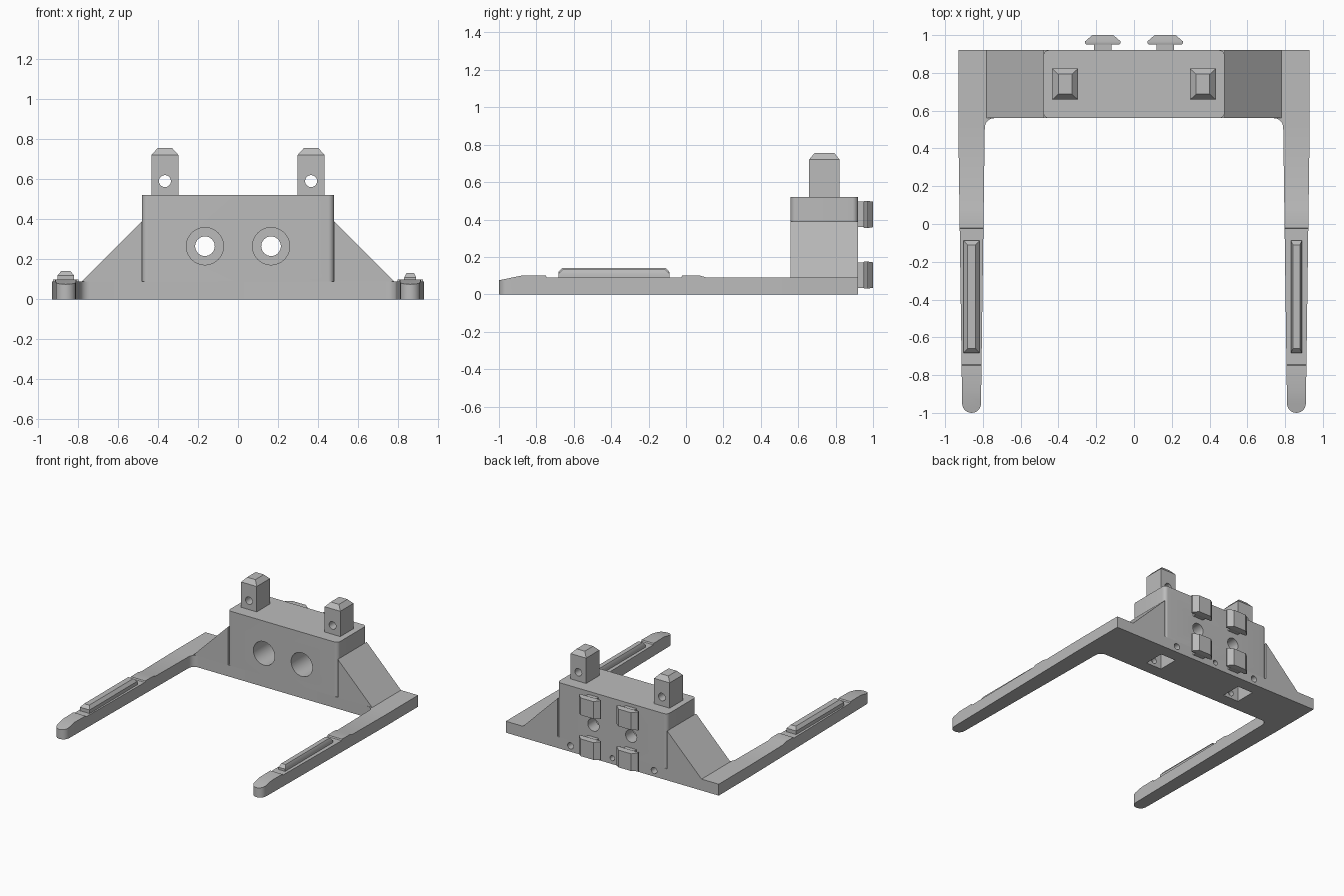
import bpy, bmesh
from math import sin, cos, pi

old = bpy.data.objects.get("Cube")
if old:
    bpy.data.objects.remove(old, do_unlink=True)

GREY = (0.5, 0.5, 0.5, 1)
mat = bpy.data.materials.new("plain grey")
mat.use_nodes = True
mat.diffuse_color = GREY
for node in mat.node_tree.nodes:
    if node.type == 'BSDF_PRINCIPLED':
        node.inputs["Base Color"].default_value = GREY


def place(axis, a, b, h):
    """Turn a profile point and a height into a 3D point."""
    return {'z': (a, b, h), 'y': (a, h, b)}[axis]


def loft(name, rings, axis='z'):
    """Closed solid through a list of (height, points) rings."""
    bm = bmesh.new()
    loops = [[bm.verts.new(place(axis, a, b, h)) for a, b in pts] for h, pts in rings]
    for low, high in zip(loops, loops[1:]):
        for i in range(len(low)):
            j = (i + 1) % len(low)
            bm.faces.new((low[i], low[j], high[j], high[i]))
    bm.faces.new(loops[0][::-1])
    bm.faces.new(loops[-1])
    bmesh.ops.recalc_face_normals(bm, faces=bm.faces[:])
    mesh = bpy.data.meshes.new(name)
    bm.to_mesh(mesh)
    bm.free()
    mesh.materials.append(mat)
    ob = bpy.data.objects.new(name, mesh)
    bpy.context.scene.collection.objects.link(ob)
    return ob


def prism(name, pts, lo, hi, axis='z'):
    return loft(name, [(lo, pts), (hi, pts)], axis)


def rect(cx, cy, hx, hy):
    return [(cx - hx, cy - hy), (cx + hx, cy - hy), (cx + hx, cy + hy), (cx - hx, cy + hy)]


def arc(cx, cy, r, start, end, n=8):
    return [(cx + r * cos(start + (end - start) * i / n),
             cy + r * sin(start + (end - start) * i / n)) for i in range(n + 1)]


def circle(cx, cy, r, n=32):
    return arc(cx, cy, r, 0, 2 * pi, n)[:-1]


def cut(ob, cutters):
    """Subtract the cutters from the object, then delete them."""
    for c in cutters:
        c.hide_render = True
        m = ob.modifiers.new("cut", 'BOOLEAN')
        m.operation, m.solver, m.object = 'DIFFERENCE', 'EXACT', c
    bpy.context.view_layer.update()
    dg = bpy.context.evaluated_depsgraph_get()
    mesh = bpy.data.meshes.new_from_object(ob.evaluated_get(dg))
    ob.modifiers.clear()
    ob.data = mesh
    for c in cutters:
        bpy.data.objects.remove(c, do_unlink=True)


PLATE, BLOCK_TOP, FRONT, BACK = 0.09, 0.52, 0.56, 0.92
PEG_X, PEG_Y, BORE_X, BORE_Z = 0.365, 0.74, 0.165, 0.265
parts = []


def sockets():
    return [prism("socket_cutter", rect(s * PEG_X, PEG_Y, 0.068, 0.082), -0.1, 0.24)
            for s in (-1, 1)]


# Cross bar of the base, with filleted inner corners
half = [(0.93, BACK), (0.93, 0.51)] + arc(0.74, 0.51, 0.05, 0, pi / 2)
outline = half + [(-x, y) for x, y in reversed(half)]
bar = prism("base_cross_bar", outline, 0, PLATE)
cutters = sockets()
for x, r, depth in ((-PEG_X, 0.025, 0.62), (PEG_X, 0.025, 0.62), (0, 0.02, 0.82)):
    cutters.append(prism("lock_cutter", circle(x, 0.047, r, 24), depth, 1.1, 'y'))
cut(bar, cutters)
parts.append(bar)

# Main block with rounded upright edges, stepped bores and peg sockets
R = 0.03
bx, y0, y1 = 0.48 - R, FRONT + R, BACK - R
outline = (arc(bx, y1, R, 0, pi / 2) + arc(-bx, y1, R, pi / 2, pi)
           + arc(-bx, y0, R, pi, 1.5 * pi) + arc(bx, y0, R, 1.5 * pi, 2 * pi))
block = prism("main_block", outline, PLATE, BLOCK_TOP)
cutters = sockets()
for s in (-1, 1):
    cutters.append(prism("bore_cutter", circle(s * BORE_X, BORE_Z, 0.093, 48), 0.4, 0.82, 'y'))
    cutters.append(prism("bolt_cutter", circle(s * BORE_X, BORE_Z, 0.049), 0.4, 1.1, 'y'))
cut(block, cutters)
parts.append(block)


def arm_top(y):
    """Height of the arm's upper face along its length."""
    if y < -0.879:
        return 0.1 - 0.025 * (-0.88 - y) / 0.12
    if y < -0.749 or -0.021 < y < 0.08:
        return 0.1
    return PLATE


for s, side in ((-1, "right"), (1, "left")):
    # Tapered arm with round tip and raised pads
    pts = [(0.79, 0.51)] + arc(0.86, -0.95, 0.05, pi, 2 * pi, 12) + [(0.93, 0.51)]
    arm = prism(side + "_arm", [(s * x, y) for x, y in pts], 0, PLATE)
    bm = bmesh.new()
    bm.from_mesh(arm.data)
    for y in (0.11, 0.075, -0.02, -0.025, -0.745, -0.75, -0.88):
        bmesh.ops.bisect_plane(bm, geom=bm.verts[:] + bm.edges[:] + bm.faces[:],
                               plane_co=(0, y, 0), plane_no=(0, 1, 0))
    for v in bm.verts:
        if v.co.z > 0.05:
            v.co.z = arm_top(v.co.y)
    bmesh.ops.recalc_face_normals(bm, faces=bm.faces[:])
    bm.to_mesh(arm.data)
    bm.free()
    parts.append(arm)

    # Bevelled guide rail; the right one is wider and taller
    w, t, top = (0.042, 0.022, 0.142) if s < 0 else (0.03, 0.018, 0.132)
    cx = s * 0.86
    parts.append(loft(side + "_guide_rail", [
        (0.085, rect(cx, -0.385, w, 0.298)),
        (top - 0.024, rect(cx, -0.385, w, 0.298)),
        (top, rect(cx, -0.385, t, 0.275))]))

    # Sloping brace beside the block
    brace = [(s * 0.48, PLATE), (s * 0.78, PLATE), (s * 0.48, 0.39)]
    parts.append(prism(side + "_brace", brace, FRONT, BACK, 'y'))

    # Locating peg with bevelled top and cross hole
    px = s * PEG_X
    peg = loft(side + "_peg", [
        (BLOCK_TOP, rect(px, PEG_Y, 0.068, 0.082)),
        (0.72, rect(px, PEG_Y, 0.068, 0.082)),
        (0.755, rect(px, PEG_Y, 0.036, 0.053))])
    cut(peg, [prism("pin_cutter", circle(px, 0.59, 0.03, 24), 0.5, 1, 'y')])
    parts.append(peg)

    # Back clips: a stem and a bevelled head
    for z, level in ((0.103, "lower"), (0.427, "upper")):
        cx = s * BORE_X
        parts.append(prism(f"{side}_{level}_clip_stem", rect(cx, z, 0.046, 0.068),
                           BACK, 0.955, 'y'))
        parts.append(loft(f"{side}_{level}_clip_head", [
            (0.95, rect(cx, z, 0.088, 0.07)),
            (0.957, rect(cx, z, 0.094, 0.073)),
            (0.967, rect(cx, z, 0.094, 0.073)),
            (1.0, rect(cx, z, 0.055, 0.068))], 'y'))

# Smooth rounded surfaces, keep edges sharp
bpy.ops.object.select_all(action='DESELECT')
for ob in parts:
    ob.select_set(True)
bpy.context.view_layer.objects.active = parts[0]
bpy.ops.object.shade_smooth_by_angle(angle=pi / 6)
